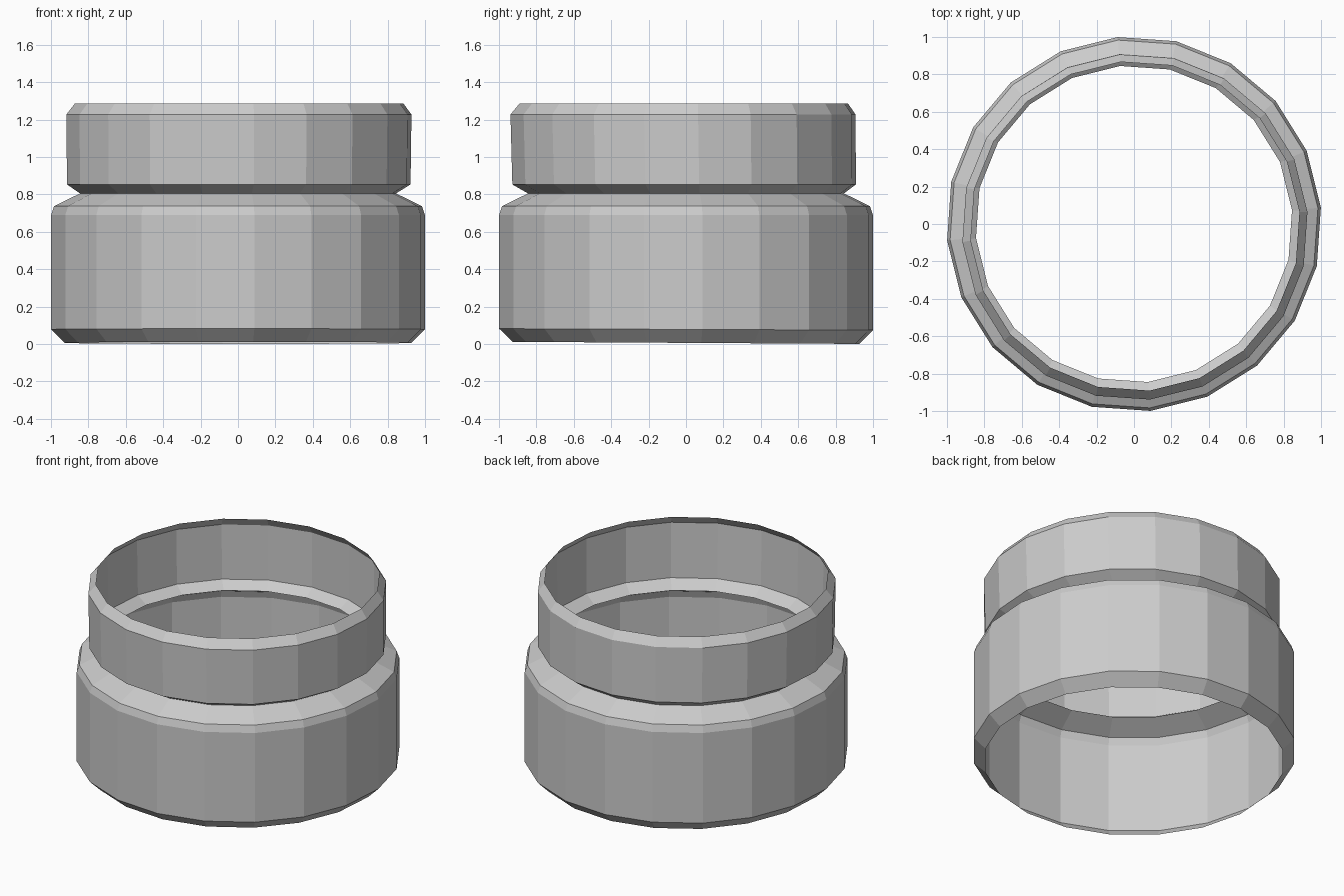
import bpy, bmesh, math

if "Cube" in bpy.data.objects:
    bpy.data.objects.remove(bpy.data.objects["Cube"])

SIDES, PHASE = 20, math.radians(5)

# Wall profile from bottom to top: radius, z, centre x, centre y, tilt along y
PROFILE = [
    (0.93, 0.006, 0.0, 0.0, -0.006),    # bottom rim
    (1.003, 0.078, 0.0, 0.0, -0.004),   # lower chamfer
    (1.003, 0.69, 0.0, 0.0, 0.0),       # body top
    (0.987, 0.737, 0.0, 0.0, 0.0),      # shoulder
    (0.848, 0.805, 0.0, 0.0, 0.0),      # groove
    (0.922, 0.853, 0.004, -0.01, 0.0),  # collar bottom
    (0.926, 1.227, 0.005, -0.016, 0.0), # collar top
    (0.882, 1.285, 0.006, -0.012, 0.0), # top rim
]

# Open, single-walled shell, one ring of vertices per profile point
bm = bmesh.new()
rings = []
for r, z, cx, cy, tilt in PROFILE:
    ring = []
    for i in range(SIDES):
        a = PHASE + i * math.tau / SIDES
        x, y = r * math.cos(a), r * math.sin(a)
        ring.append(bm.verts.new((cx + x, cy + y, z + tilt * y)))
    rings.append(ring)

# Bands between neighbouring rings
for low, high in zip(rings, rings[1:]):
    for i in range(SIDES):
        j = (i + 1) % SIDES
        bm.faces.new((low[i], low[j], high[j], high[i]))

mesh = bpy.data.meshes.new("grooved_collar")
bm.to_mesh(mesh)
bm.free()
bpy.context.collection.objects.link(bpy.data.objects.new("grooved_collar", mesh))
